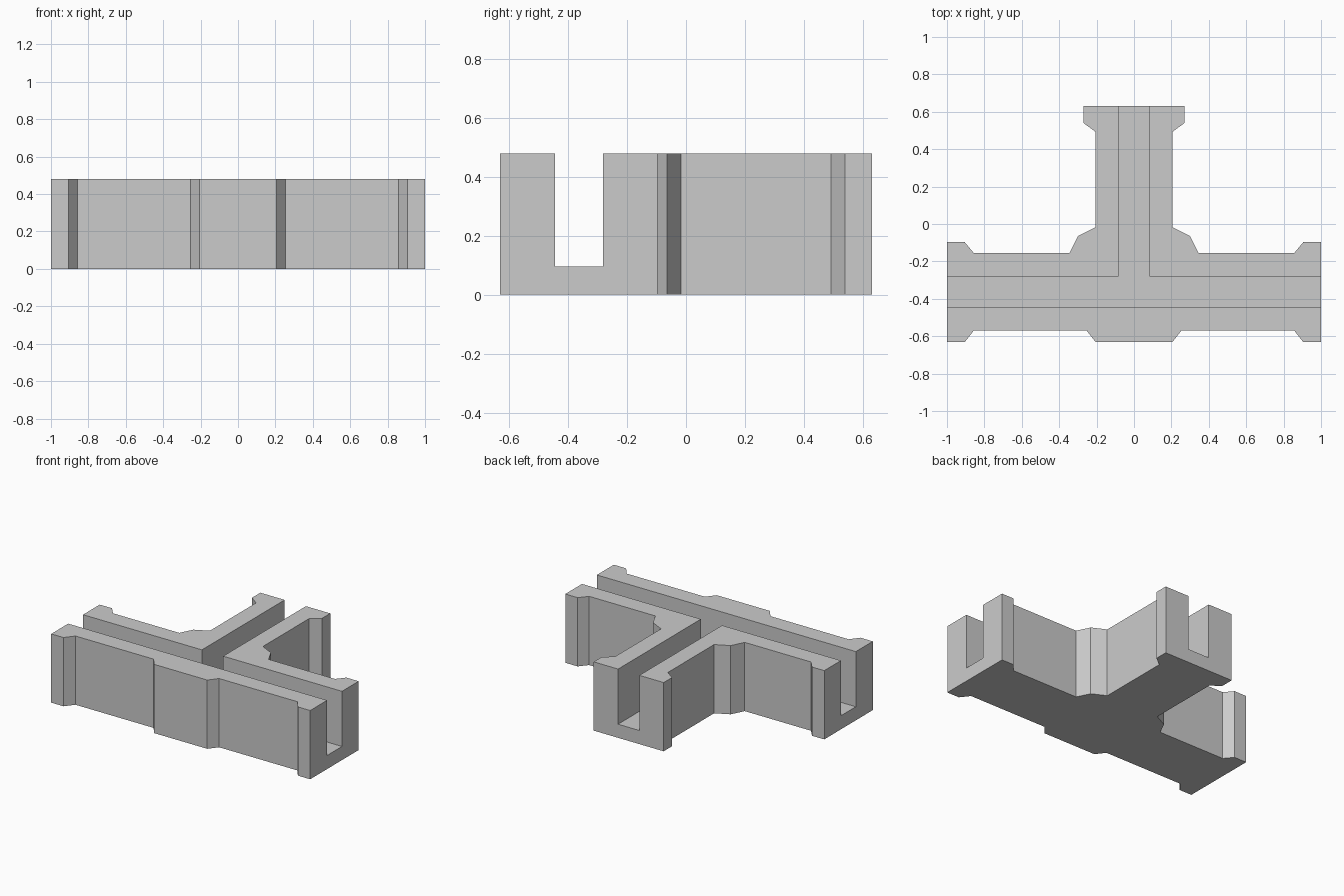
import bpy
import bmesh

HEIGHT = 0.48
FLOOR = 0.095

cube = bpy.data.objects.get("Cube")
if cube:
    bpy.data.objects.remove(cube, do_unlink=True)

grey = bpy.data.materials.new("light_grey")
grey.use_nodes = True
colour = (0.6, 0.6, 0.6, 1)
grey.diffuse_color = colour
grey.node_tree.nodes["Principled BSDF"].inputs["Base Color"].default_value = colour


def mirrored_prism(name, half, bottom, top):
    """Mirror a half outline across x = 0 and extrude it upwards."""
    outline = half + [(-x, y) for x, y in reversed(half)]
    bm = bmesh.new()
    face = bm.faces.new([bm.verts.new((x, y, bottom)) for x, y in outline])
    extruded = bmesh.ops.extrude_face_region(bm, geom=[face])["geom"]
    verts = [v for v in extruded if isinstance(v, bmesh.types.BMVert)]
    bmesh.ops.translate(bm, vec=(0, 0, top - bottom), verts=verts)
    bmesh.ops.recalc_face_normals(bm, faces=bm.faces)
    mesh = bpy.data.meshes.new(name)
    bm.to_mesh(mesh)
    bm.free()
    mesh.materials.append(grey)
    obj = bpy.data.objects.new(name, mesh)
    bpy.context.collection.objects.link(obj)
    return obj


# T-shaped block with thickened ends, front pad and corner gussets
body = mirrored_prism("channel_junction", [
    (0.205, -0.632), (0.253, -0.57), (0.857, -0.57), (0.905, -0.632),
    (1, -0.632), (1, -0.097), (0.905, -0.097), (0.857, -0.155),
    (0.345, -0.155), (0.3, -0.065), (0.205, -0.017),
    (0.205, 0.492), (0.27, 0.54), (0.27, 0.632),
], 0, HEIGHT)

# T-shaped groove, open at all three ends and the top
cutter = mirrored_prism("groove_cutter", [
    (1.1, -0.445), (1.1, -0.281), (0.082, -0.281), (0.082, 0.75),
], FLOOR, HEIGHT + 0.1)
cutter.hide_render = True

groove = body.modifiers.new("groove", 'BOOLEAN')
groove.operation = 'DIFFERENCE'
groove.solver = 'EXACT'
groove.object = cutter

# Bake the cut and discard the cutter
graph = bpy.context.evaluated_depsgraph_get()
cut_mesh = bpy.data.meshes.new_from_object(body.evaluated_get(graph))
body.modifiers.clear()
body.data = cut_mesh
bpy.data.objects.remove(cutter, do_unlink=True)
